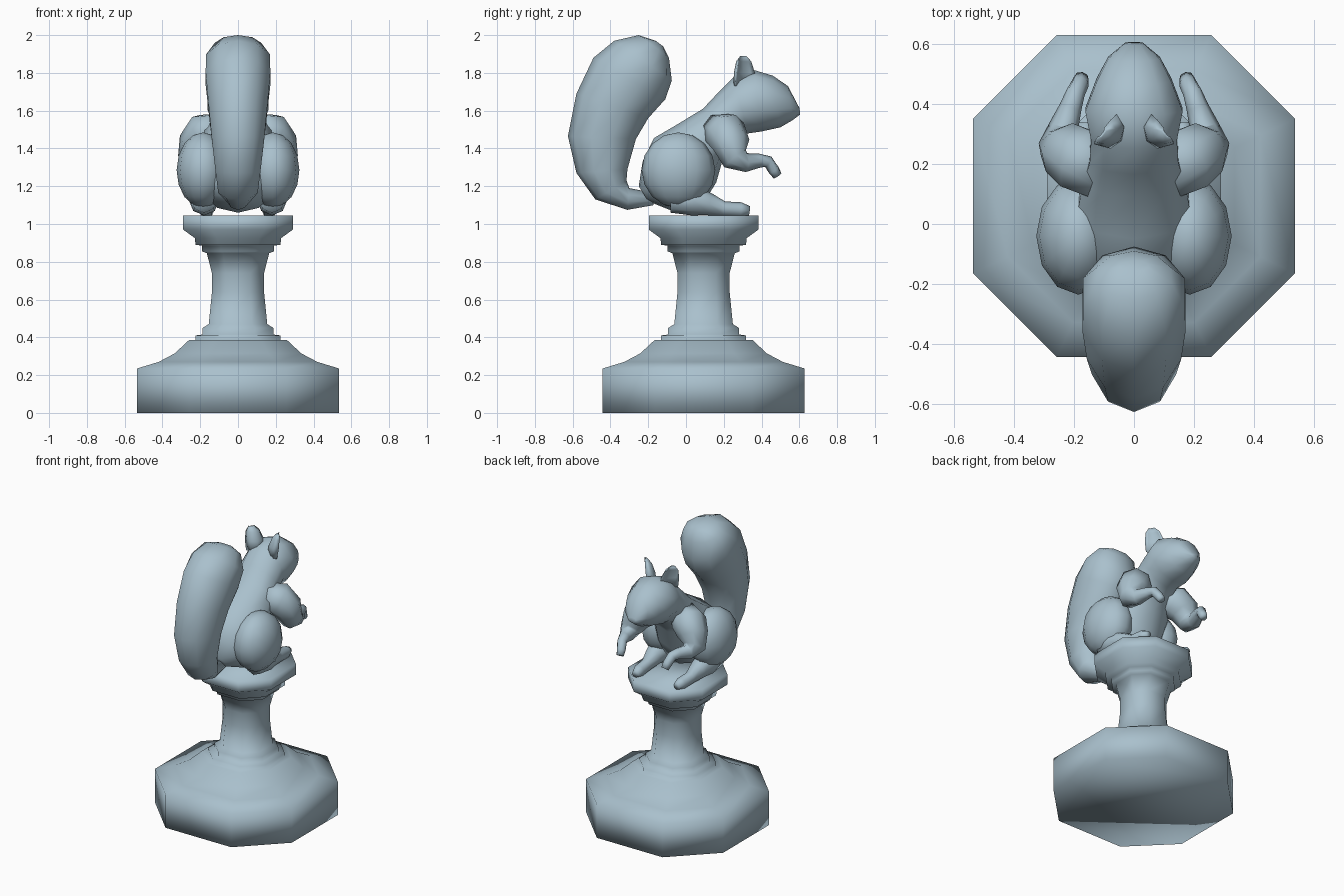
import bpy, bmesh, math
from mathutils import Vector, Matrix

cube = bpy.data.objects.get("Cube")
if cube:
    bpy.data.objects.remove(cube, do_unlink=True)

stone = bpy.data.materials.new("blue_grey_stone")
stone.use_nodes = True
colour = (0.40, 0.53, 0.61, 1)
stone.diffuse_color = colour
stone.node_tree.nodes["Principled BSDF"].inputs["Base Color"].default_value = colour


def finish(name, bm, mirror=False):
    """Turn a bmesh into a smooth object, mirrored across x if asked."""
    bmesh.ops.recalc_face_normals(bm, faces=bm.faces)
    for f in bm.faces:
        f.smooth = True
    mesh = bpy.data.meshes.new(name)
    bm.to_mesh(mesh)
    bm.free()
    mesh.materials.append(stone)
    obj = bpy.data.objects.new(name, mesh)
    bpy.context.collection.objects.link(obj)
    if mirror:
        obj.modifiers.new("Mirror", "MIRROR")
    return obj


def loft(name, rings, mirror=False):
    """Skin a list of point rings and cap both ends."""
    bm = bmesh.new()
    loops = [[bm.verts.new(p) for p in ring] for ring in rings]
    n = len(loops[0])
    for a, b in zip(loops, loops[1:]):
        for i in range(n):
            j = (i + 1) % n
            bm.faces.new((a[i], a[j], b[j], b[i]))
    bm.faces.new(loops[0])
    bm.faces.new(loops[-1])
    return finish(name, bm, mirror)


def oval(centre, u, v, n=10):
    return [centre + u * math.cos(math.tau * i / n) + v * math.sin(math.tau * i / n)
            for i in range(n)]


def side_loft(name, sections, n=10):
    """Each section: two opposite (y, z) outline points and a half width."""
    rings = []
    for (y1, z1), (y2, z2), w in sections:
        a, b = Vector((0, y1, z1)), Vector((0, y2, z2))
        rings.append(oval((a + b) / 2, (b - a) / 2, Vector((w, 0, 0)), n))
    return loft(name, rings)


def limb(name, path, n=8):
    """Round tube through (x, y, z, radius) stations, mirrored."""
    pts = [Vector(p[:3]) for p in path]
    u, rings = Vector((0, 0.3, 1)), []
    for i, p in enumerate(pts):
        t = (pts[min(i + 1, len(pts) - 1)] - pts[max(i - 1, 0)]).normalized()
        u = (u - t * u.dot(t)).normalized()
        r = path[i][3]
        rings.append(oval(p, u * r, t.cross(u) * r, n))
    return loft(name, rings, True)


# Pedestal: octagonal profile of (half width, height)
profile = [(.535, 0), (.535, .235), (.42, .27), (.335, .315), (.26, .385),
           (.225, .387), (.225, .41), (.187, .415), (.187, .45), (.155, .47),
           (.138, .64), (.138, .74), (.165, .845), (.19, .855), (.19, .885),
           (.225, .89), (.228, .925), (.29, .97), (.29, 1.045)]
k = 0.48
corners = [(1, -k), (1, k), (k, 1), (-k, 1), (-1, k), (-1, -k), (-k, -1), (k, -1)]
loft("pedestal", [[Vector((x * w, 0.093 + y * w, z)) for x, y in corners]
                  for w, z in profile])

# Torso, neck and head in one skin
side_loft("body_and_head", [
    ((-.20, 1.12), (-.25, 1.20), .06),
    ((-.05, 1.06), (-.23, 1.33), .19),
    ((.08, 1.09), (-.17, 1.455), .22),
    ((.16, 1.22), (-.05, 1.525), .20),
    ((.20, 1.36), (.09, 1.61), .18),
    ((.27, 1.45), (.165, 1.69), .155),
    ((.33, 1.48), (.25, 1.775), .15),
    ((.40, 1.49), (.36, 1.815), .17),
    ((.50, 1.512), (.46, 1.785), .13),
    ((.565, 1.55), (.54, 1.73), .09),
    ((.605, 1.58), (.60, 1.615), .03)])

# Bushy tail
side_loft("tail", [
    ((-.20, 1.17), (-.17, 1.10), .04),
    ((-.30, 1.19), (-.31, 1.075), .06),
    ((-.315, 1.23), (-.48, 1.13), .11),
    ((-.31, 1.29), (-.58, 1.27), .125),
    ((-.265, 1.45), (-.625, 1.465), .147),
    ((-.20, 1.56), (-.58, 1.69), .165),
    ((-.11, 1.66), (-.49, 1.88), .18),
    ((-.075, 1.76), (-.38, 1.97), .178),
    ((-.09, 1.88), (-.25, 2.0), .13),
    ((-.12, 1.94), (-.16, 1.97), .05)])

# Haunches
bm = bmesh.new()
bmesh.ops.create_uvsphere(bm, u_segments=12, v_segments=8, radius=1,
                          matrix=Matrix.Translation((.185, -.04, 1.285))
                          @ Matrix.Diagonal((.14, .195, .2, 1)))
finish("haunches", bm, True)

# Feet, arms with hands
limb("feet", [(.18, -.08, 1.13, .07), (.18, .04, 1.125, .08), (.175, .12, 1.105, .06),
              (.17, .20, 1.08, .04), (.165, .29, 1.075, .04), (.16, .335, 1.07, .025)])
limb("arms", [(.10, .16, 1.50, .09), (.17, .21, 1.48, .115), (.22, .24, 1.42, .10),
              (.245, .26, 1.345, .075), (.235, .32, 1.325, .05),
              (.21, .39, 1.335, .037), (.195, .435, 1.33, .032),
              (.18, .465, 1.285, .03), (.175, .485, 1.255, .025)])

# Cupped ears, open forward and outward
across, opening = Vector((-.6, .8, 0)), Vector((.8, .6, 0))
ear_rings = []
for x, y, z, r in [(.085, .31, 1.73, .06), (.095, .315, 1.80, .062),
                   (.105, .31, 1.86, .045), (.11, .305, 1.89, .018)]:
    ring = []
    for i in range(8):
        c, s = math.cos(math.tau * i / 8), math.sin(math.tau * i / 8)
        ring.append(Vector((x, y, z)) + across * c * r
                    + opening * r * (-.3 * s if s > 0 else s))
    ear_rings.append(ring)
loft("ears", ear_rings, True)
